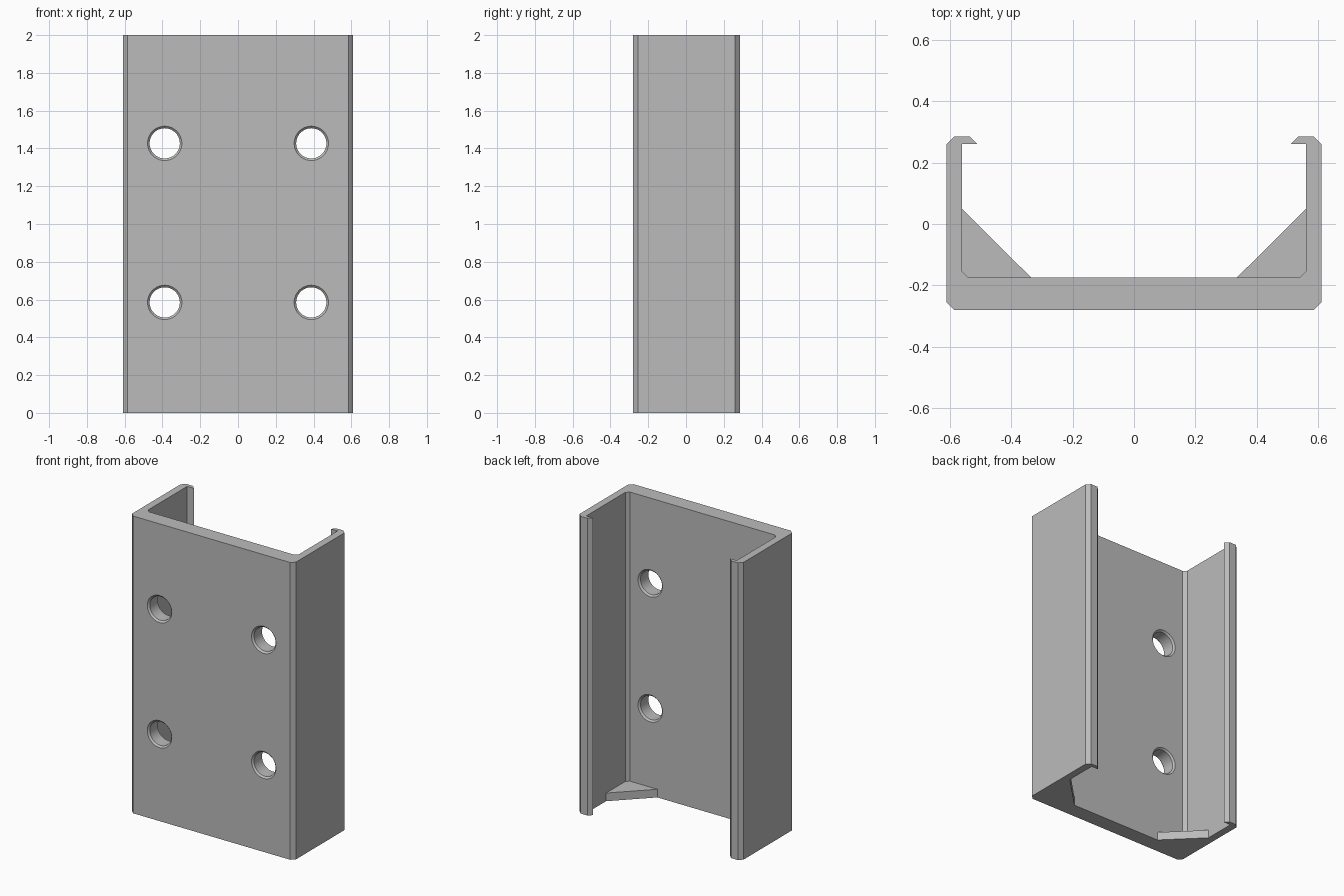
import bpy
import bmesh
from math import radians
from mathutils import Matrix, Vector

cube = bpy.data.objects.get("Cube")
if cube:
    bpy.data.objects.remove(cube)

HEIGHT = 2.0
FRONT, FLOOR = -0.28, -0.174   # outer and inner faces of the web
HOLE_X, HOLE_Z = 0.388, (0.585, 1.427)
HOLE_R, RIM_R = 0.08, 0.091

grey = bpy.data.materials.new("metal grey")
grey.use_nodes = True
colour = (0.5, 0.5, 0.5, 1)
grey.diffuse_color = colour
grey.node_tree.nodes["Principled BSDF"].inputs["Base Color"].default_value = colour


def make_object(name, bm):
    bmesh.ops.recalc_face_normals(bm, faces=bm.faces)
    mesh = bpy.data.meshes.new(name)
    bm.to_mesh(mesh)
    bm.free()
    mesh.materials.append(grey)
    obj = bpy.data.objects.new(name, mesh)
    bpy.context.collection.objects.link(obj)
    return obj


def extrude_profile(name, points, height):
    bm = bmesh.new()
    face = bm.faces.new([bm.verts.new((x, y, 0)) for x, y in points])
    top = bmesh.ops.extrude_face_region(bm, geom=[face])["geom"]
    verts = [v for v in top if isinstance(v, bmesh.types.BMVert)]
    bmesh.ops.translate(bm, verts=verts, vec=(0, 0, height))
    return make_object(name, bm)


# Channel with chamfered corners and inward lips
half = [(0.585, FRONT), (0.61, -0.255), (0.61, 0.26), (0.585, 0.285),
        (0.535, 0.285), (0.51, 0.26), (0.56, 0.26), (0.56, -0.154),
        (0.54, FLOOR)]
channel = extrude_profile(
    "channel", half + [(-x, y) for x, y in reversed(half)], HEIGHT)

# Corner gussets at the foot
for side, label in ((1, "left"), (-1, "right")):
    corner = [(0.56, 0.05), (0.335, FLOOR), (0.54, FLOOR), (0.56, -0.154)]
    extrude_profile(label + "_gusset", [(side * x, y) for x, y in corner], 0.055)

# Hole cutter: four spools that flare at both faces of the web
bevel = RIM_R - HOLE_R
spool = [(0, FRONT - bevel), (RIM_R + bevel, FRONT - bevel),
         (HOLE_R, FRONT + bevel), (HOLE_R, FLOOR - bevel),
         (RIM_R + bevel, FLOOR + bevel), (0, FLOOR + bevel)]
bm = bmesh.new()
for x in (-HOLE_X, HOLE_X):
    for z in HOLE_Z:
        verts = [bm.verts.new((x + r, y, z)) for r, y in spool]
        edges = [bm.edges.new(pair) for pair in zip(verts, verts[1:])]
        bmesh.ops.spin(bm, geom=verts + edges, cent=(x, 0, z), axis=(0, 1, 0),
                       angle=radians(360), steps=40)
bmesh.ops.remove_doubles(bm, verts=bm.verts, dist=0.0001)
cutter = make_object("hole_cutter", bm)
cutter.hide_render = True
cutter.hide_set(True)
cutter.display_type = "WIRE"

cut = channel.modifiers.new("bolt holes", "BOOLEAN")
cut.operation = "DIFFERENCE"
cut.solver = "EXACT"
cut.object = cutter

# Bake the holes so the bores can be smoothed
bpy.ops.object.select_all(action="DESELECT")
channel.select_set(True)
bpy.context.view_layer.objects.active = channel
bpy.ops.object.modifier_apply(modifier=cut.name)
bpy.data.objects.remove(cutter)
bpy.ops.object.shade_smooth_by_angle(angle=radians(20))
